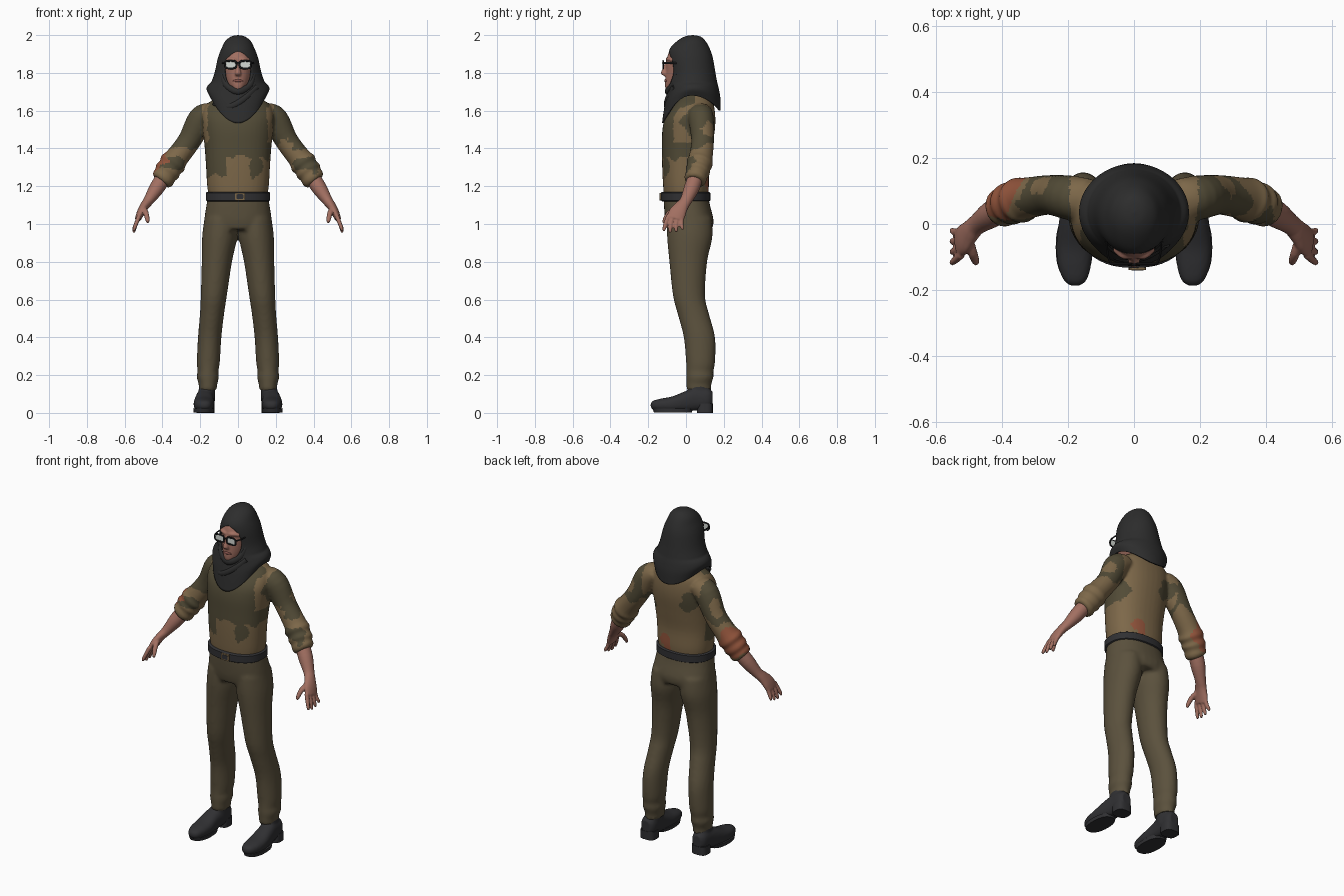
import bpy, bmesh, math
from mathutils import Vector, noise

X, Y, Z = Vector((1, 0, 0)), Vector((0, 1, 0)), Vector((0, 0, 1))


def material(name, rgb):
    m = bpy.data.materials.new(name)
    m.diffuse_color = (*rgb, 1)
    return m


OLIVE = material("dark olive", (.085, .071, .038))
TAN = material("tan", (.205, .138, .067))
RUST = material("rust red", (.29, .09, .045))
TROUSER = material("trouser brown", (.105, .083, .047))
SKIN = material("skin", (.36, .16, .12))
LIP = material("lip", (.25, .09, .075))
CLOTH = material("black cloth", (.026, .026, .026))
LEATHER = material("black leather", (.030, .030, .033))
FRAME = material("frame black", (.012, .012, .013))
LENS = material("lens", (.66, .70, .66))


def spline(rows, steps):
    """Catmull-Rom through rows of numbers."""
    out, n = [], len(rows)
    for i in range(n - 1):
        p = [rows[max(0, min(n - 1, i + k))] for k in (-1, 0, 1, 2)]
        for j in range(steps):
            t = j / steps
            out.append([.5 * (2 * b + (c - a) * t + (2 * a - 5 * b + 4 * c - d) * t * t
                              + (3 * b - a - 3 * c + d) * t ** 3) for a, b, c, d in zip(*p)])
    return out + [list(rows[-1])]


def loft(bm, rows, axis=None, up=Y, seg=32, steps=4, power=2.0, floor=None):
    """Skin superellipse sections (x, y, z, radius_u, radius_v)."""
    rows = spline(rows, steps)
    rings = []
    for i, r in enumerate(rows):
        c = Vector(r[:3])
        a, b = rows[max(i - 1, 0)], rows[min(i + 1, len(rows) - 1)]
        t = axis or (Vector(b[:3]) - Vector(a[:3])).normalized()
        v = (up - t * up.dot(t)).normalized()
        u = v.cross(t)
        ring = []
        for k in range(seg):
            an = math.tau * k / seg
            cs, sn = math.cos(an), math.sin(an)
            p = (c + u * (r[3] * math.copysign(abs(cs) ** (2 / power), cs))
                 + v * (r[4] * math.copysign(abs(sn) ** (2 / power), sn)))
            if floor is not None:
                p.z = max(p.z, floor)
            ring.append(bm.verts.new(p))
        rings.append(ring)
    for a, b in zip(rings, rings[1:]):
        for k in range(seg):
            bm.faces.new((a[k], a[k - 1], b[k - 1], b[k]))
    bm.faces.new(rings[0])
    bm.faces.new(rings[-1][::-1])


def finish(name, bm, mats, voxel=0, smooth=3):
    """Turn a bmesh into an object, optionally fusing its pieces."""
    bmesh.ops.recalc_face_normals(bm, faces=bm.faces)
    me = bpy.data.meshes.new(name)
    bm.to_mesh(me)
    bm.free()
    ob = bpy.data.objects.new(name, me)
    bpy.context.collection.objects.link(ob)
    if voxel:
        rm = ob.modifiers.new("fuse", 'REMESH')
        rm.mode, rm.voxel_size = 'VOXEL', voxel
        sm = ob.modifiers.new("relax", 'SMOOTH')
        sm.factor, sm.iterations = .5, smooth
        dg = bpy.context.evaluated_depsgraph_get()
        me = bpy.data.meshes.new_from_object(ob.evaluated_get(dg))
        ob.modifiers.clear()
        ob.data = me
    me.materials.clear()
    for m in mats:
        me.materials.append(m)
    return ob


def single(name, rows, mat, **kw):
    bm = bmesh.new()
    loft(bm, rows, **kw)
    return finish(name, bm, [mat])


# Trousers: hips and two legs fused
bm = bmesh.new()
loft(bm, [(0, 0, 1.15, .158, .118), (0, .005, 1.1, .167, .122), (0, .018, 1.02, .178, .128),
          (0, .02, .97, .165, .118)], axis=Z, power=2.3)
for s in (1, -1):
    loft(bm, [(s * .09, .018, 1.03, .088, .118), (s * .097, .02, .93, .093, .12),
              (s * .112, .012, .8, .08, .1), (s * .128, .016, .62, .069, .085),
              (s * .138, .04, .52, .064, .083), (s * .15, .071, .4, .062, .083),
              (s * .157, .077, .27, .061, .077), (s * .159, .073, .22, .055, .072),
              (s * .16, .073, .19, .059, .073), (s * .159, .068, .15, .049, .066),
              (s * .16, .068, .12, .049, .066)], axis=Z)
finish("trousers", bm, [TROUSER], .011)

# Shirt: torso and rolled sleeves fused
bm = bmesh.new()
loft(bm, [(0, 0, 1.14, .153, .115), (0, 0, 1.2, .163, .121), (0, -.002, 1.3, .169, .124),
          (0, .005, 1.4, .176, .132), (0, .014, 1.5, .186, .139), (0, .024, 1.57, .19, .131),
          (0, .042, 1.63, .17, .105), (0, .05, 1.67, .11, .08), (0, .05, 1.7, .065, .06)],
     axis=Z, power=2.25, seg=40)
for s in (1, -1):
    loft(bm, [(s * .14, .072, 1.59, .055, .065), (s * .195, .08, 1.555, .07, .067),
              (s * .258, .088, 1.44, .061, .06), (s * .325, .078, 1.35, .062, .063),
              (s * .345, .072, 1.322, .073, .07), (s * .36, .067, 1.3, .063, .062),
              (s * .373, .062, 1.28, .07, .066), (s * .385, .056, 1.26, .06, .058),
              (s * .398, .05, 1.24, .063, .06), (s * .41, .046, 1.225, .052, .05)])
shirt = finish("shirt", bm, [OLIVE, TAN, RUST], .0085, 2)


def near(p, x, y, z, r):
    return (p - Vector((x, y, z))).length < r


def camo(p):
    """Patch colour: 0 olive, 1 tan, 2 rust."""
    n = noise.noise(p * 16) * .035 + noise.noise(p * 45) * .012
    x, y, z = p
    if near(p, -.405, .11, 1.32, .095 + n) or near(p, .07, .125, 1.225, .05 + n):
        return 2
    if abs(x) > .195:
        if near(p, x, -.01, 1.32, .035 + n):
            return 0
        return int(z < 1.42 + 1.5 * n or near(p, math.copysign(.29, x), .13, 1.5, .05 + n))
    if y < .045:
        if abs(abs(x) - .172 - n * .4) < .014 and z > 1.43:
            return 1
        if math.hypot(x - .09, (z - 1.30) * .6) < .034 + n * .6:
            return 0
        return int(z < (1.355 if x > -.06 else 1.255) + n)
    if near(p, -.12, .12, 1.5, .065 + n) or near(p, .17, .09, 1.42, .06 + n):
        return 0
    return 1


for f in shirt.data.polygons:
    f.material_index = camo(f.center)

# Belt and buckle
single("belt", [(0, -.002, 1.12, .163, .124), (0, -.002, 1.125, .17, .131),
                (0, -.002, 1.165, .17, .131), (0, -.002, 1.17, .163, .124)],
       LEATHER, axis=Z, steps=1, seg=40, power=2.25)
single("belt_buckle", [(.01, -.139, 1.145, .026, .02), (.01, -.131, 1.145, .026, .02)],
       TAN, axis=Y, up=Z, steps=1, power=6)
single("buckle_plate", [(.01, -.141, 1.145, .018, .013), (.01, -.138, 1.145, .018, .013)],
       LEATHER, axis=Y, up=Z, steps=1, power=6)

for s, side in ((1, "left"), (-1, "right")):
    # Forearm, palm, fingers and thumb fused
    bm = bmesh.new()
    loft(bm, [(s * .385, .056, 1.26, .04, .04), (s * .43, .03, 1.19, .04, .041),
              (s * .473, .0, 1.125, .028, .032), (s * .495, -.022, 1.095, .024, .036),
              (s * .515, -.045, 1.06, .021, .046), (s * .53, -.058, 1.025, .016, .045)])
    for i in range(4):
        y, drop = -.093 + .024 * i, (.008, 0, .004, .016)[i]
        tip = -.116 + .032 * i
        loft(bm, [(s * .522, y, 1.045, .012, .012), (s * .54, (y + tip) / 2 - .004, 1.0, .011, .0115),
                  (s * .55, tip, .965 + drop, .009, .0095), (s * .552, tip, .953 + drop, .005, .005)],
             seg=12)
    loft(bm, [(s * .503, -.045, 1.085, .015, .016), (s * .488, -.088, 1.06, .013, .015),
              (s * .48, -.112, 1.025, .011, .012), (s * .477, -.12, 1.005, .006, .007)], up=X, seg=12)
    finish(side + "_hand", bm, [SKIN], .005, 2)

    # Shoe upper with ankle, and heel block
    bm = bmesh.new()
    x = s * .18
    loft(bm, [(s * .178, -.187, .04, .012, .01), (s * .178, -.172, .041, .033, .024),
              (x, -.13, .042, .049, .034), (x, -.07, .046, .055, .042), (s * .178, 0, .06, .05, .056),
              (s * .172, .06, .072, .047, .062), (s * .17, .115, .075, .044, .055),
              (s * .17, .14, .075, .028, .038)], axis=Y, up=Z, power=2.4, floor=.012)
    loft(bm, [(s * .167, .07, .06, .045, .062), (s * .163, .068, .16, .043, .056)], axis=Z, steps=1)
    finish(side + "_shoe", bm, [LEATHER], .007, 2)
    single(side + "_heel", [(s * .172, .1, 0, .047, .042), (s * .171, .1, .05, .046, .042)],
           LEATHER, axis=Z, steps=1, power=3)
    single(side + "_sole", [(s * .181, -.07, .002, .054, .1), (s * .181, -.07, .022, .056, .107)],
           LEATHER, axis=Z, steps=1, power=2.3)

# Head, nose, ridge of brows and lips
bm = bmesh.new()
loft(bm, [(0, .05, 1.64, .055, .055), (0, .03, 1.69, .055, .075), (0, -.005, 1.705, .04, .095),
          (0, -.002, 1.725, .055, .108), (0, .002, 1.76, .069, .112), (0, .005, 1.81, .08, .112),
          (0, .01, 1.86, .085, .115), (0, .02, 1.92, .08, .105), (0, .03, 1.965, .045, .065)], axis=Z)
loft(bm, [(0, -.1, 1.855, .008, .01), (0, -.11, 1.825, .01, .014), (0, -.115, 1.797, .017, .018),
          (0, -.107, 1.785, .014, .012)], axis=Z, seg=16)
for s in (1, -1):
    loft(bm, [(s * .01, -.1, 1.868, .008, .008), (s * .035, -.097, 1.874, .008, .009),
              (s * .062, -.074, 1.868, .008, .007)], up=Z, seg=12)
finish("head", bm, [SKIN], .0055, 2)
single("lips", [(-.027, -.098, 1.757, .004, .003), (0, -.109, 1.759, .006, .008),
                (.027, -.098, 1.757, .004, .003)], LIP, up=Z, seg=12)

# Glasses: rims, bridge, temples and lenses
bm = bmesh.new()
for s in (1, -1):
    rim = []
    for k in range(17):
        a = math.tau * k / 16
        c, d = math.cos(a), math.sin(a)
        rim.append((s * .039 + .03 * math.copysign(abs(c) ** .6, c), -.121,
                    1.844 + .02 * math.copysign(abs(d) ** .6, d), .0055, .004))
    loft(bm, rim, seg=8, steps=2)
    loft(bm, [(s * .068, -.121, 1.853, .004, .005), (s * .08, -.09, 1.853, .003, .005),
              (s * .085, 0, 1.85, .003, .005)], up=Z, seg=8)
loft(bm, [(-.012, -.121, 1.85, .004, .004), (0, -.124, 1.853, .004, .004),
          (.012, -.121, 1.85, .004, .004)], up=Z, seg=8)
finish("glasses_frame", bm, [FRAME])
for s, side in ((1, "left"), (-1, "right")):
    single(side + "_lens", [(s * .039, -.122, 1.844, .029, .019), (s * .039, -.118, 1.844, .029, .019)],
           LENS, axis=Y, up=Z, steps=1, power=3.2)

# Headscarf: rows of (z, front y, back y, half width), split open around the face
rows = spline([(2.0, .035, .035, 0), (1.993, -.005, .075, .035), (1.97, -.045, .102, .066),
               (1.93, -.084, .125, .087), (1.88, -.094, .142, .106), (1.8, -.088, .156, .124),
               (1.75, -.092, .165, .142), (1.7, -.099, .174, .16), (1.63, -.113, .182, .166),
               (1.535, -.127, .184, .152)], 6)
bm = bmesh.new()
seg, grid = 56, []
for z, front, back, rx in rows:
    cy, ry = (front + back) / 2, (back - front) / 2
    gap = .07 * math.sqrt(max(0, 1 - ((z - 1.812) / .1) ** 2))
    start = math.asin(min(1, gap / rx)) if rx > .01 else 0
    line = []
    for k in range(seg + 1):
        a = start + (math.tau - 2 * start) * k / seg
        sn, cs = math.sin(a), math.cos(a)
        hem = (1.535 if cs > 0 else 1.535 + .065 * cs * cs + .145 * sn * sn) 
        if cs > 0:
            hem += .145 * sn * sn
        zz = z if z > 1.75 else 1.75 + (z - 1.75) * (1.75 - hem) / .215
        line.append(bm.verts.new((rx * sn, cy - ry * cs, zz)))
    grid.append(line)
for a, b in zip(grid, grid[1:]):
    for k in range(seg):
        bm.faces.new((a[k], a[k + 1], b[k + 1], b[k]))
bmesh.ops.remove_doubles(bm, verts=bm.verts, dist=.0005)
scarf = finish("headscarf", bm, [CLOTH])
sol = scarf.modifiers.new("thickness", 'SOLIDIFY')
sol.thickness, sol.offset = .009, -1

# Wrapped folds under the chin
single("chin_fold", [(-.088, -.045, 1.79, .006, .012), (-.066, -.074, 1.735, .01, .016),
                     (0, -.1, 1.702, .012, .018), (.066, -.074, 1.735, .01, .016),
                     (.088, -.045, 1.79, .006, .012)], CLOTH, up=Z, seg=16)
single("cross_fold", [(-.13, -.045, 1.64, .006, .012), (-.05, -.1, 1.62, .011, .016),
                      (.03, -.1, 1.66, .011, .017), (.1, -.062, 1.725, .008, .014)],
       CLOTH, up=Z, seg=16)

# Smooth shading with sharp edges kept
bpy.ops.object.select_all(action='SELECT')
bpy.context.view_layer.objects.active = scarf
bpy.ops.object.shade_smooth_by_angle(angle=math.radians(42))
